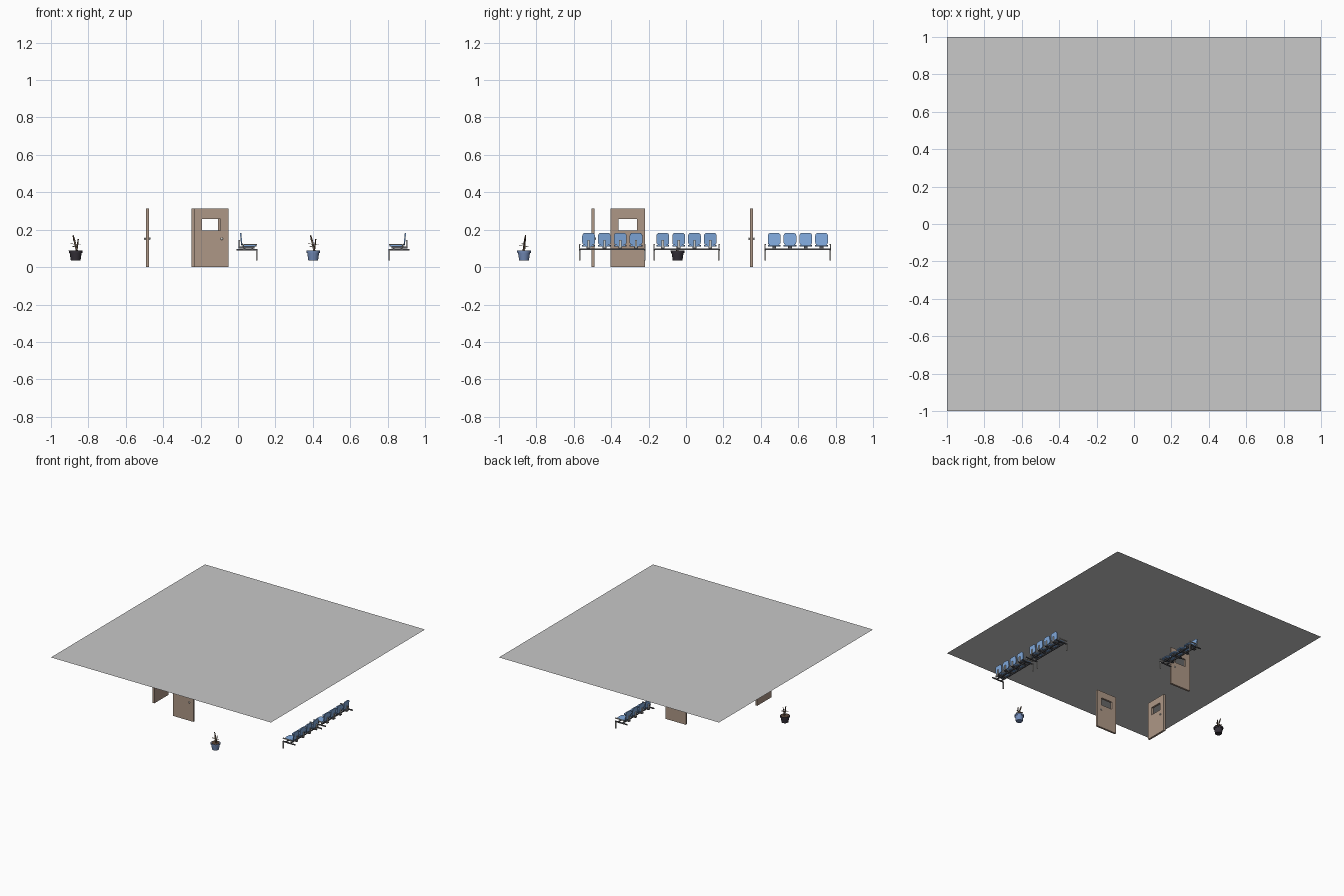
import bpy, bmesh, math
from mathutils import Vector, Matrix

if "Cube" in bpy.data.objects:
    bpy.data.objects.remove(bpy.data.objects["Cube"])


def material(name, rgb):
    m = bpy.data.materials.new(name)
    m.diffuse_color = (*rgb, 1)
    m.use_nodes = True
    m.node_tree.nodes["Principled BSDF"].inputs["Base Color"].default_value = m.diffuse_color
    return m


GREY = material("ceiling grey", (0.58, 0.58, 0.58))
WOOD = material("door tan", (0.42, 0.31, 0.24))
METAL = material("light metal", (0.62, 0.61, 0.58))
DARK = material("dark frame", (0.10, 0.10, 0.11))
BLUE = material("seat blue", (0.22, 0.40, 0.72))
POTBLUE = material("pot blue", (0.17, 0.26, 0.48))
BLACK = material("pot black", (0.035, 0.03, 0.04))
BROWN = material("stem brown", (0.10, 0.06, 0.04))
LEAF = material("leaf tan", (0.26, 0.19, 0.13))


def finish(name, bm, mat, smooth=False):
    bmesh.ops.recalc_face_normals(bm, faces=bm.faces)
    for f in bm.faces:
        f.smooth = smooth
    me = bpy.data.meshes.new(name)
    bm.to_mesh(me)
    bm.free()
    if smooth:
        me.set_sharp_from_angle(angle=math.radians(40))
    me.materials.append(mat)
    ob = bpy.data.objects.new(name, me)
    bpy.context.collection.objects.link(ob)
    return ob


def box(name, lo, hi, mat):
    bm = bmesh.new()
    lo, hi = Vector(lo), Vector(hi)
    size = Vector([abs(c) for c in hi - lo])
    bmesh.ops.create_cube(bm, size=1, matrix=Matrix.Translation((lo + hi) / 2) @ Matrix.Diagonal((*size, 1)))
    return finish(name, bm, mat)


def rod(name, a, b, r1, r2, mat, sides=10):
    a, b = Vector(a), Vector(b)
    bm = bmesh.new()
    m = Matrix.Translation((a + b) / 2) @ (b - a).to_track_quat('Z', 'Y').to_matrix().to_4x4()
    bmesh.ops.create_cone(bm, cap_ends=True, segments=sides, radius1=r1, radius2=r2, depth=(b - a).length, matrix=m)
    return finish(name, bm, mat, True)


def plate(name, centre, u, v, w, h, r, t, mat):
    """Rounded rectangle spanned by u and v, thickened along their normal."""
    u, v = Vector(u).normalized(), Vector(v).normalized()
    n, c = u.cross(v), Vector(centre)
    bm = bmesh.new()
    vs = []
    for k, (sx, sy) in enumerate([(1, 1), (-1, 1), (-1, -1), (1, -1)]):
        for i in range(5):
            a = math.radians(90 * k + 22.5 * i)
            p = u * (sx * (w / 2 - r) + r * math.cos(a)) + v * (sy * (h / 2 - r) + r * math.sin(a))
            vs.append(bm.verts.new(c + p - n * t / 2))
    face = bm.faces.new(vs)
    ext = bmesh.ops.extrude_face_region(bm, geom=[face])
    bmesh.ops.translate(bm, vec=n * t, verts=[g for g in ext["geom"] if isinstance(g, bmesh.types.BMVert)])
    return finish(name, bm, mat, True)


# Ceiling sheet
bm = bmesh.new()
bmesh.ops.create_grid(bm, x_segments=1, y_segments=1, size=1, matrix=Matrix.Translation((0, 0, 0.465)))
finish("ceiling", bm, GREY)


# Doors: slab with a window opening, knob on both sides
def door(x, y, turn):
    xs, zs, t = (0, 0.0425, 0.1415, 0.184), (0, 0.195, 0.258, 0.313), 0.016
    m = Matrix.Translation((x, y, 0)) @ Matrix.Rotation(math.radians(turn), 4, 'Z')
    bm = bmesh.new()
    g = [[bm.verts.new((a, -t / 2, b)) for a in xs] for b in zs]
    for j in range(3):
        for i in range(3):
            if (i, j) != (1, 1):
                bm.faces.new((g[j][i], g[j][i + 1], g[j + 1][i + 1], g[j + 1][i]))
    ext = bmesh.ops.extrude_face_region(bm, geom=bm.faces[:])
    bmesh.ops.translate(bm, vec=(0, t, 0), verts=[e for e in ext["geom"] if isinstance(e, bmesh.types.BMVert)])
    bmesh.ops.dissolve_limit(bm, angle_limit=0.01, verts=bm.verts, edges=bm.edges)
    finish("door_slab", bm, WOOD).matrix_world = m
    for s in (-1, 1):
        rod("knob_stem", (0.148, s * 0.008, 0.152), (0.148, s * 0.012, 0.152), 0.004, 0.004, METAL).matrix_world = m
        bm = bmesh.new()
        bmesh.ops.create_uvsphere(bm, u_segments=12, v_segments=8, radius=0.007,
                                  matrix=Matrix.Translation((0.148, s * 0.013, 0.152)) @ Matrix.Diagonal((1, 0.6, 1, 1)))
        finish("door_knob", bm, METAL, True).matrix_world = m


door(-0.235, -0.498, 0)
door(-0.249, 0.350, 0)
door(-0.485, -0.404, 90)


# Benches: x = x0 + s * depth, depth runs from back to front
def bench(x0, s, yc):
    def P(d, y, z):
        return (x0 + s * d, yc + y, z)

    for d in (0.045, 0.085):
        box("bench_rail", P(d - 0.004, -0.176, 0.091), P(d + 0.004, 0.176, 0.099), DARK)
    for e in (-1, 1):
        box("end_crossbar", P(0, e * 0.170, 0.090), P(0.112, e * 0.178, 0.098), DARK)
        box("front_leg", P(0.103, e * 0.169, 0.036), P(0.112, e * 0.177, 0.090), METAL)
        box("arm_post", P(0.035, e * 0.172, 0.098), P(0.040, e * 0.177, 0.118), METAL)
        box("arm_rest", P(0.033, e * 0.170, 0.117), P(0.110, e * 0.178, 0.123), METAL)
    for i in range(4):
        y = (i - 1.5) * 0.0845
        plate("seat", P(0.070, y, 0.114), (1, 0, 0), (0, 1, 0), 0.074, 0.068, 0.016, 0.008, BLUE)
        plate("backrest", P(0.025, y, 0.150), (0, 1, 0), (-s * 0.1, 0, 1), 0.068, 0.066, 0.016, 0.007, BLUE)
        # support bar behind the back, running under the seat
        box("back_support", P(0.012, y - 0.006, 0.104), P(0.018, y + 0.006, 0.146), METAL)
        box("seat_support", P(0.012, y - 0.010, 0.099), P(0.095, y + 0.010, 0.110), DARK)


bench(-0.008, 1, 0.598)
bench(0.917, -1, 0.003)
bench(0.917, -1, -0.394)


# Potted plants
def plant(x, y, mat):
    def P(a, b, z):
        return (x + a, y + b, z)

    rod("pot_body", P(0, 0, 0.036), P(0, 0, 0.076), 0.026, 0.032, mat, 20)
    rod("pot_rim", P(0, 0, 0.076), P(0, 0, 0.088), 0.036, 0.037, mat, 20)
    rod("soil", P(0, 0, 0.087), P(0, 0, 0.0885), 0.031, 0.031, BROWN, 20)
    rod("main_stem", P(0.006, 0, 0.088), P(-0.006, 0.004, 0.140), 0.006, 0.005, LEAF)
    rod("stem_tip", P(-0.006, 0.004, 0.138), P(-0.014, 0.008, 0.170), 0.006, 0.003, BROWN)
    rod("side_stem", P(0.006, -0.004, 0.088), P(0.014, 0.004, 0.150), 0.004, 0.003, BROWN)
    for a, z in ((10, 0.118), (130, 0.108), (200, 0.122), (290, 0.112)):
        u = Vector((math.cos(math.radians(a)), math.sin(math.radians(a)), 0.12))
        v = Vector((-u.y, u.x, 0))
        plate("leaf", Vector(P(0, 0, z)) + u * 0.014, u, v, 0.028, 0.009, 0.004, 0.002, LEAF)


plant(0.402, -0.866, POTBLUE)
plant(-0.868, -0.045, BLACK)
